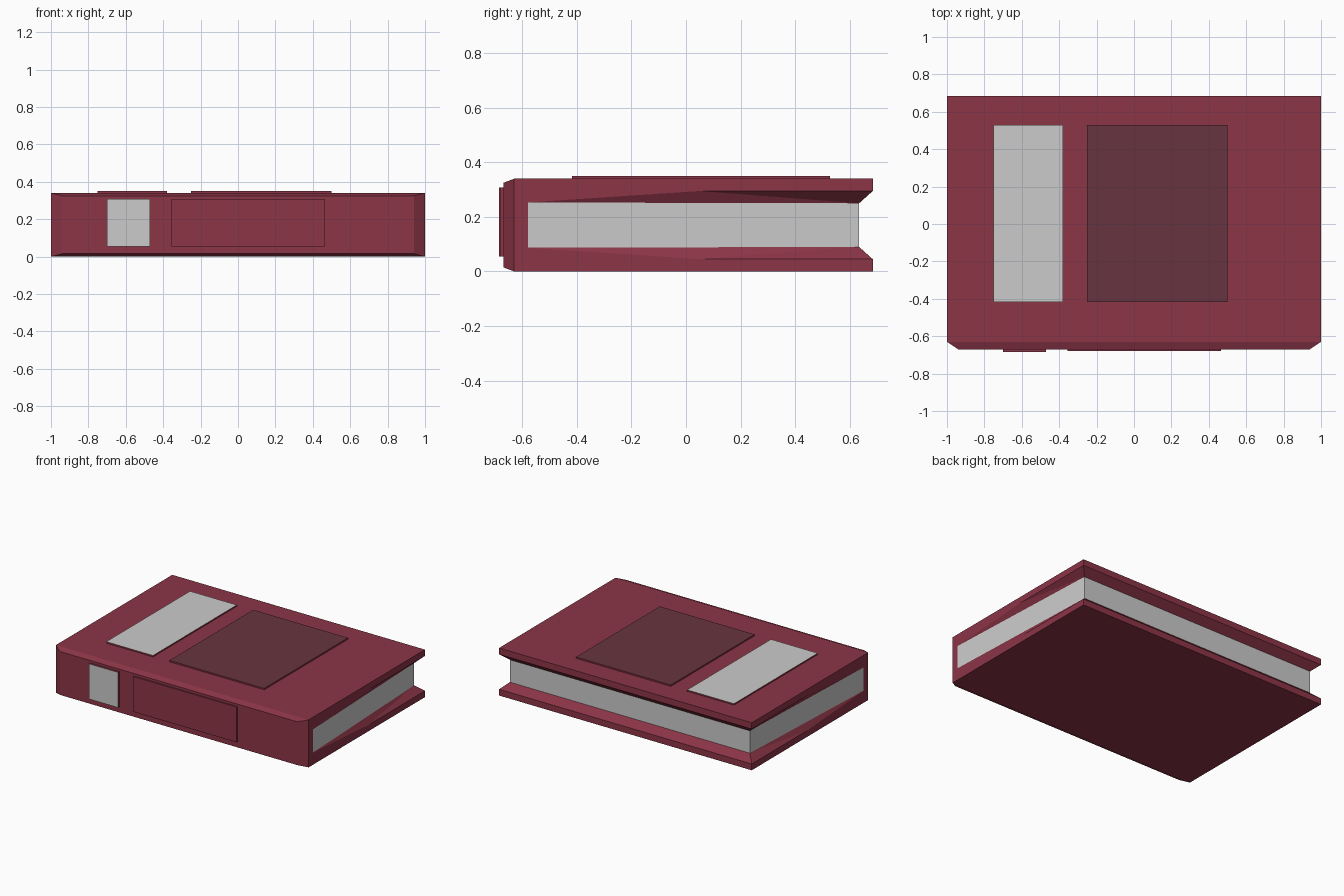
import bpy, bmesh

if "Cube" in bpy.data.objects:
    bpy.data.objects.remove(bpy.data.objects["Cube"])


def material(name, color):
    m = bpy.data.materials.new(name)
    m.diffuse_color = (*color, 1)
    m.use_nodes = True
    m.node_tree.nodes["Principled BSDF"].inputs["Base Color"].default_value = m.diffuse_color
    return m


RED = material("cover_red", (0.26, 0.035, 0.062))
DARK = material("panel_dark", (0.137, 0.034, 0.05))
MID = 0.17  # half the cover height


def make_object(name, verts, faces, mat=None):
    bm = bmesh.new()
    vs = [bm.verts.new(v) for v in verts]
    for f in faces:
        bm.faces.new([vs[i] for i in f])
    me = bpy.data.meshes.new(name)
    bm.to_mesh(me)
    bm.free()
    ob = bpy.data.objects.new(name, me)
    bpy.context.collection.objects.link(ob)
    if mat:
        me.materials.append(mat)
    return ob


def mirror_quarter(ob):
    ob.location.z = MID
    mod = ob.modifiers.new("mirror", 'MIRROR')
    mod.use_axis = (True, False, True)
    mod.merge_threshold = 0.0005


TOP, FRONT = 1, 2  # face indices of a panel


def panel(name, x0, x1, y0, y1, z0, z1, face=None, face_mat=None):
    """Raised red box whose chosen face has its own material (None = plain grey)."""
    verts = [(x, y, z) for z in (z0, z1) for x, y in ((x0, y0), (x1, y0), (x1, y1), (x0, y1))]
    faces = [(3, 2, 1, 0), (4, 5, 6, 7)] + [(i, (i + 1) % 4, (i + 1) % 4 + 4, i + 4) for i in range(4)]
    ob = make_object(name, verts, faces, RED)
    if face is not None:
        ob.data.materials.append(face_mat)
        ob.data.polygons[face].material_index = 1
    return ob


# Cover: right upper quarter with bevelled spine and undercut lips, mirrored
cover = make_object("book_cover", [
    (0, -.67, 0), (.94, -.67, 0), (1, -.63, 0), (1, -.58, 0),            # 0-3 mid plane
    (0, -.67, .155), (.94, -.67, .155), (1, -.63, .17), (0, -.63, .17),  # 4-7 spine bevel
    (1, .685, .17), (0, .685, .17), (1, .685, .125), (0, .685, .125),    # 8-11 back edge
    (.95, .635, .08), (0, .635, .08), (1, -.58, .083), (1, .05, .125),   # 12-15 undercut
], [
    (0, 1, 5, 4), (1, 2, 6, 5), (4, 5, 6, 7), (7, 6, 8, 9), (2, 3, 14, 6),
    (6, 14, 15, 10, 8), (14, 12, 15), (15, 12, 10), (8, 10, 11, 9), (10, 12, 13, 11),
], RED)
mirror_quarter(cover)

# Page block: tapers inward toward the open edge
pages = make_object("page_block", [
    (0, -.58, 0), (1, -.58, 0), (.95, .635, 0), (0, .635, 0),
    (0, -.58, .083), (1, -.58, .083), (.95, .635, .08), (0, .635, .08),
], [(1, 2, 6, 5), (2, 3, 7, 6)])
mirror_quarter(pages)

# Raised panels on the front cover
panel("cover_label_strip", -.75, -.38, -.418, .529, .335, .35, TOP)
panel("cover_panel", -.25, .50, -.418, .529, .335, .35, TOP, DARK)

# Raised panels on the spine
panel("spine_label", -.70, -.47, -.685, -.665, .055, .307, FRONT)
panel("spine_panel", -.355, .465, -.68, -.665, .055, .307)
